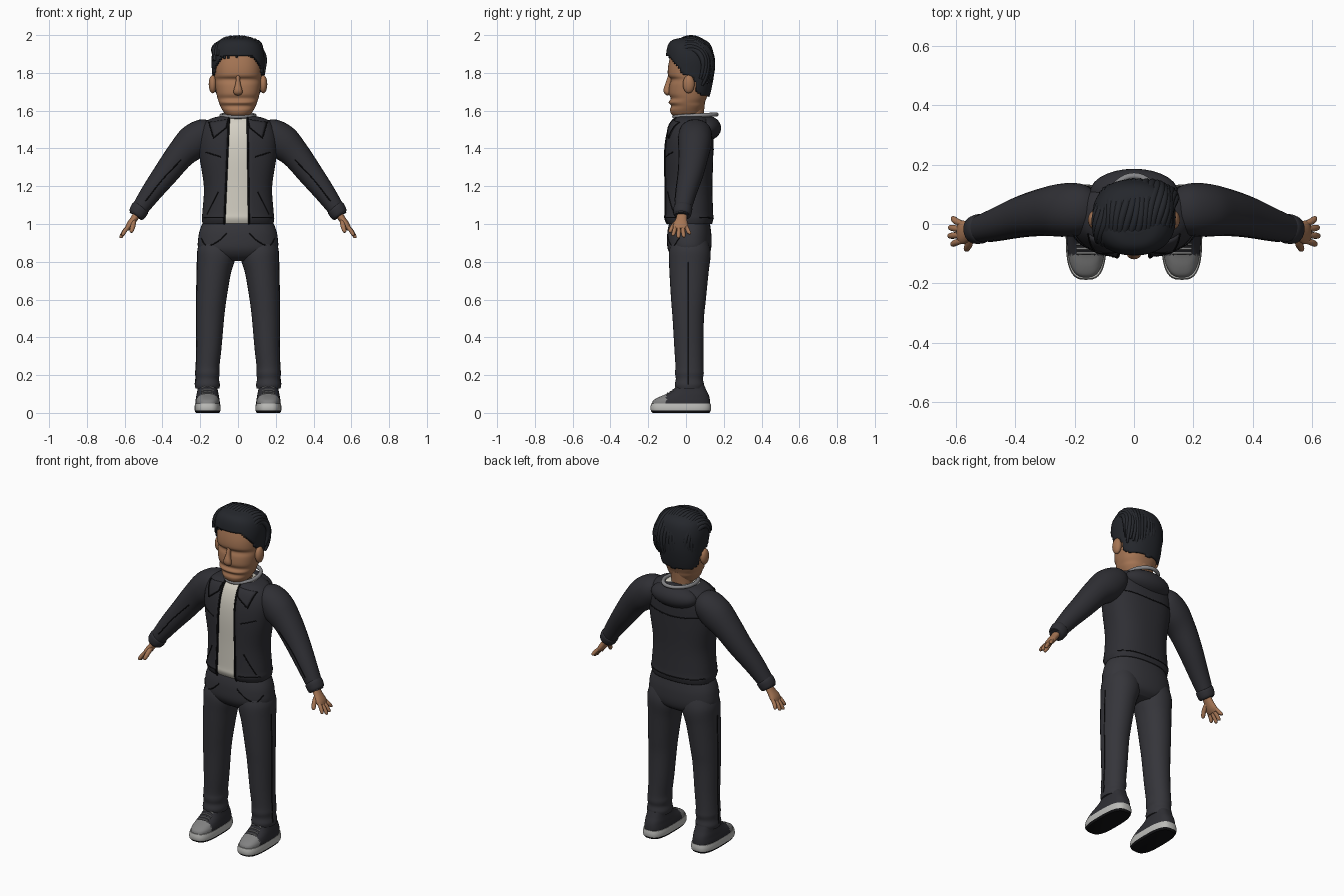
import bpy, bmesh, math, random
from mathutils import Vector
from mathutils.bvhtree import BVHTree

if "Cube" in bpy.data.objects:
    bpy.data.objects.remove(bpy.data.objects["Cube"])
random.seed(4)


def material(name, r, g, b):
    m = bpy.data.materials.new(name)
    m.use_nodes = True
    m.diffuse_color = (r, g, b, 1)
    m.node_tree.nodes["Principled BSDF"].inputs["Base Color"].default_value = (r, g, b, 1)
    return m


JACKET = material("jacket charcoal", .028, .028, .034)
TROUSER = material("trouser charcoal", .036, .036, .043)
HAIR = material("hair black", .018, .020, .025)
SKIN = material("skin brown", .38, .18, .09)
SHIRT = material("shirt cream", .66, .63, .55)
TOE = material("toe grey", .22, .22, .22)
SOLE = material("sole light grey", .50, .50, .48)
SEAM = material("seam black", .006, .006, .007)
RING = material("neck ring grey", .24, .24, .25)


def finish(bm, name, *mats, mirror=False, angle=50):
    bmesh.ops.recalc_face_normals(bm, faces=bm.faces)
    me = bpy.data.meshes.new(name)
    bm.to_mesh(me)
    bm.free()
    ob = bpy.data.objects.new(name, me)
    bpy.context.scene.collection.objects.link(ob)
    for m in mats:
        me.materials.append(m)
    me.shade_smooth()
    me.set_sharp_from_angle(angle=math.radians(angle))
    if mirror:
        ob.modifiers.new("mirror", "MIRROR")
    return ob


def dense(rows, k=5):
    """Smoothly resample a list of number rows."""
    out = []
    for i in range(len(rows) - 1):
        a, b, c, d = (rows[max(0, min(len(rows) - 1, i + j))] for j in (-1, 0, 1, 2))
        for s in range(k):
            t = s / k
            out.append([q + .5 * t * (r - p + t * (2 * p - 5 * q + 4 * r - w + t * (3 * (q - r) + w - p)))
                        for p, q, r, w in zip(a, b, c, d)])
    return out + [list(rows[-1])]


def squircle(t, e):
    f = lambda v: math.copysign(abs(v) ** (2 / e), v)
    return f(math.cos(t)), f(math.sin(t))


def skin_rings(rings, closed=True):
    bm = bmesh.new()
    vs = [[bm.verts.new(p) for p in r] for r in rings]
    n = len(vs[0])
    for a, b in zip(vs, vs[1:]):
        for i in range(n if closed else n - 1):
            j = (i + 1) % n
            bm.faces.new((a[i], a[j], b[j], b[i]))
    if closed:
        bm.faces.new(vs[0])
        bm.faces.new(vs[-1])
    return bm


def stack(rows, cx=0, e=2.3, n=40, k=5):
    """Level rings from rows of height, half width, front and back."""
    rings = []
    for z, rx, yf, yb in dense(rows, k):
        ring = []
        for i in range(n):
            x, y = squircle(math.tau * i / n, e)
            ring.append((cx + rx * x, (yf + yb) / 2 + y * (yb - yf) / 2, z))
        rings.append(ring)
    return skin_rings(rings)


def limb(rows, n=24, k=5, e=2.1):
    """Tilted rings along a path of x, y, z, thickness, depth."""
    rows = dense(rows, k)
    rings = []
    for i, (x, y, z, ra, rb) in enumerate(rows):
        tan = Vector(rows[min(i + 1, len(rows) - 1)][:3]) - Vector(rows[max(i - 1, 0)][:3])
        u = Vector((0, 1, 0)).cross(tan).normalized()
        v = tan.cross(u).normalized()
        ring = [squircle(math.tau * j / n, e) for j in range(n)]
        rings.append([Vector((x, y, z)) + u * ra * p + v * rb * q for p, q in ring])
    return skin_rings(rings)


def ball(name, mat, loc, size, mirror=False):
    bm = bmesh.new()
    bmesh.ops.create_uvsphere(bm, u_segments=28, v_segments=18, radius=1)
    for v in bm.verts:
        v.co = Vector(loc) + Vector(a * b for a, b in zip(v.co, size))
    return finish(bm, name, mat, mirror=mirror)


def cord(name, mat, pts, radius, radii=None, cyclic=False):
    cu = bpy.data.curves.new(name, "CURVE")
    cu.dimensions, cu.bevel_depth, cu.bevel_resolution = "3D", radius, 2
    cu.use_fill_caps = True
    sp = cu.splines.new("POLY")
    sp.points.add(len(pts) - 1)
    sp.use_cyclic_u = cyclic
    sp.use_smooth = True
    for i, p in enumerate(pts):
        sp.points[i].co = (*p, 1)
        sp.points[i].radius = radii[i] if radii else 1
    cu.materials.append(mat)
    ob = bpy.data.objects.new(name, cu)
    bpy.context.scene.collection.objects.link(ob)
    return ob


def project(ob, pts, start, way):
    """Drop points onto a surface along a direction."""
    tree = BVHTree.FromPolygons([v.co for v in ob.data.vertices], [p.vertices[:] for p in ob.data.polygons])
    out = []
    for p in pts:
        o = Vector(p) + Vector(start)
        hit = tree.ray_cast(o, Vector(way))[0]
        out.append(hit if hit else tree.find_nearest(Vector(p))[0])
    return out


def seam(name, ob, pts, start, sides=(1, -1)):
    way = -Vector(start)
    hits = project(ob, dense(pts, 8), start, way)
    for s in sides:
        cord(name, SEAM, [(p.x * s, p.y, p.z) for p in hits], .003)


FRONT, BACK, SIDE = (0, -1, 0), (0, 1, 0), (1, 0, 0)

# Jacket: open rings around a cream shirt
body = [(1.0, .187, -.100, .138), (1.03, .192, -.113, .145), (1.07, .188, -.112, .143),
        (1.2, .181, -.112, .140), (1.35, .203, -.114, .144), (1.45, .208, -.106, .145),
        (1.52, .188, -.086, .140), (1.555, .150, -.062, .125), (1.57, .100, -.045, .110)]
rings, edges = [], ([], [])
for z, rx, yf, yb in dense(body, 6):
    h = (z - 1) / .57
    c = lambda x: math.acos((x / rx) ** 1.2)
    t0, t1 = -c(.058 - .008 * h), math.pi + c(.072 - .025 * h)
    ring = []
    for i in range(49):
        x, y = squircle(t0 + (t1 - t0) * i / 48, 2.4)
        ring.append((rx * x, (yf + yb) / 2 + y * (yb - yf) / 2, z))
    rings.append(ring)
    edges[0].append(ring[0])
    edges[1].append(ring[-1])
jacket = finish(skin_rings(rings, False), "jacket", JACKET)
shell = jacket.modifiers.new("thickness", "SOLIDIFY")
shell.thickness, shell.offset = .01, -1
for edge in edges:
    cord("zip_edge", SEAM, edge, .005)
finish(stack([(z, rx - .014, yf + .012, yb - .014) for z, rx, yf, yb in body], e=2.4), "shirt", SHIRT)

# Collar flaps, hood and neck ring
for s in (1, -1):
    a, b, c, d = (Vector((s * x, 0, z)) for x, z in ((.052, 1.555), (.155, 1.54), (.13, 1.455), (.062, 1.51)))
    grid = [[a.lerp(b, u / 6).lerp(d.lerp(c, u / 6), v / 6) for u in range(7)] for v in range(7)]
    flat = [[p + Vector((0, -.008, 0)) for p in project(jacket, r, FRONT, BACK)] for r in grid]
    flap = finish(skin_rings(flat, False), "collar_flap", JACKET)
    flap.modifiers.new("thickness", "SOLIDIFY").thickness = .008
    rim = [r[0] for r in flat] + flat[-1] + [r[-1] for r in flat[::-1]]
    cord("collar_edge", SEAM, rim, .003)
ball("hood", JACKET, (0, .108, 1.508), (.148, .078, .066))
turn = [math.tau * i / 40 for i in range(40)]
cord("neck_ring", RING, [(.088 * math.cos(t), .05 + .112 * math.sin(t), 1.574 + .006 * math.sin(t))
                         for t in turn], .011, cyclic=True)
seam("back_yoke_seam", jacket, [(-.17, 0, 1.41), (0, 0, 1.395), (.17, 0, 1.41)], BACK, (1,))
seam("hem_seam", jacket, [(-.18, 0, 1.035), (0, 0, 1.03), (.18, 0, 1.035)], BACK, (1,))
seam("chest_pocket_seam", jacket, [(.09, 0, 1.355), (.17, 0, 1.38)], FRONT)
seam("side_pocket_seam", jacket, [(.105, 0, 1.17), (.165, 0, 1.05)], FRONT)
seam("front_hem_seam", jacket, [(.075, 0, 1.035), (.18, 0, 1.035)], FRONT)

# Sleeves and cuffs
sleeve = finish(limb([(.12, .05, 1.505, .03, .045), (.17, .05, 1.487, .075, .083), (.235, .047, 1.435, .092, .09),
                      (.305, .04, 1.367, .077, .08), (.38, .025, 1.27, .067, .068), (.46, 0, 1.165, .055, .055),
                      (.525, -.018, 1.072, .043, .044), (.54, -.021, 1.045, .037, .04)]),
                "sleeves", JACKET, mirror=True)
finish(limb([(.512, -.015, 1.09, .042, .044), (.518, -.016, 1.082, .049, .05),
             (.535, -.02, 1.052, .046, .047), (.541, -.021, 1.043, .036, .038)], k=3), "cuffs", JACKET, mirror=True)
seam("sleeve_seam", sleeve, [(.30, 0, 1.34), (.4, 0, 1.235), (.49, 0, 1.12)], FRONT)

# Hands
finish(limb([(.53, -.02, 1.06, .02, .026), (.552, -.024, 1.025, .019, .03),
             (.575, -.028, .992, .018, .04), (.588, -.028, .972, .012, .036)]), "palms", SKIN, mirror=True)
for name, y0, y1, x1, z1 in (("index_fingers", -.056, -.068, .612, .937), ("middle_fingers", -.037, -.040, .622, .925),
                             ("ring_fingers", -.018, -.012, .620, .929), ("little_fingers", 0, .018, .611, .945)):
    finish(limb([(.577, y0, .99, .009, .009), ((.577 + x1) / 2 + .004, (y0 + y1) / 2, (.99 + z1) / 2, .011, .011),
                 (x1 - .002, y1, z1 + .006, .009, .009), (x1, y1, z1, .003, .003)], n=12),
           name, SKIN, mirror=True)
finish(limb([(.55, -.035, 1.02, .012, .014), (.556, -.066, .99, .013, .013),
             (.564, -.084, .962, .010, .010), (.566, -.088, .955, .003, .003)], n=12), "thumbs", SKIN, mirror=True)

# Trousers
hips = finish(stack([(.805, .10, -.04, .09), (.83, .17, -.075, .12), (.87, .21, -.097, .133), (.93, .21, -.1, .135),
                     (.98, .198, -.095, .13), (1.04, .17, -.08, .12)]), "trouser_hips", TROUSER)
legs = finish(limb([(.11, .02, .93, .085, .09), (.113, .02, .85, .103, .11), (.127, .016, .75, .09, .104),
                    (.141, .013, .6, .079, .092), (.147, .012, .5, .073, .083), (.153, .015, .35, .066, .077),
                    (.160, .018, .25, .062, .074), (.161, .018, .21, .064, .076), (.162, .018, .18, .061, .072),
                    (.162, .018, .15, .066, .077), (.162, .018, .128, .063, .073)], n=32),
              "trouser_legs", TROUSER, mirror=True)
seam("trouser_side_seam", legs, [(0, .01, z / 10) for z in (1.5, 3.5, 5, 6.5, 8)], SIDE)
seam("trouser_pocket_seam", hips, [(.195, 0, .925), (.165, 0, .885), (.11, 0, .905), (.06, 0, .95)], FRONT)

# Shoes
sole = stack([(0, .062, -.176, .124), (.012, .068, -.186, .131), (.03, .069, -.188, .133), (.05, .066, -.184, .13)],
             cx=.161, e=3, k=4)
for f in sole.faces:
    f.material_index = 1 if f.calc_center_median().z < .012 else 0
finish(sole, "shoe_soles", SOLE, SEAM, mirror=True)
upper = stack([(.045, .065, -.181, .128), (.065, .064, -.174, .127), (.083, .061, -.145, .124), (.10, .058, -.105, .118),
               (.12, .054, -.072, .108), (.15, .05, -.045, .095)], cx=.161, e=2.7, n=56)
for f in upper.faces:
    f.material_index = 1 if f.calc_center_median().y < -.105 else 0
shoe = finish(upper, "shoe_uppers", JACKET, TOE, mirror=True)
for i in range(4):
    y = -.098 + .015 * i
    row = [(.161 + x, y, 0) for x in (-.032, -.016, 0, .016, .032)]
    hits = project(shoe, row, (0, 0, 1), (0, 0, -1))
    for s in (1, -1):
        cord("shoe_lace", TOE, [(p.x * s, p.y, p.z) for p in hits], .004)

# Neck, head, nose and ears
finish(stack([(1.5, .07, -.03, .1), (1.55, .062, -.025, .092), (1.64, .062, -.02, .1)], e=2), "neck", SKIN)
finish(stack([(1.563, .04, -.045, .06), (1.578, .065, -.074, .075), (1.602, .082, -.085, .085), (1.625, .094, -.079, .095),
              (1.643, .101, -.092, .10), (1.664, .108, -.081, .108), (1.69, .114, -.091, .118), (1.735, .121, -.088, .13),
              (1.765, .123, -.079, .135), (1.79, .124, -.096, .135), (1.85, .124, -.092, .135),
              (1.92, .11, -.07, .12), (1.96, .07, -.03, .08)], n=48), "head", SKIN)
finish(limb([(0, -.083, 1.785, .010, .012), (0, -.092, 1.745, .013, .016), (0, -.100, 1.708, .023, .019),
             (0, -.096, 1.692, .022, .014), (0, -.09, 1.684, .01, .006)]), "nose", SKIN)
ball("ears", SKIN, (.134, .014, 1.74), (.021, .031, .048), mirror=True)


# Hair cap trimmed along a hairline, with swept locks on top
def hairline(y):
    line = [(-.2, 1.885), (-.085, 1.885), (-.05, 1.84), (-.02, 1.8), (.01, 1.78), (.045, 1.77), (.06, 1.69), (.2, 1.66)]
    for (a, p), (b, q) in zip(line, line[1:]):
        if y <= b:
            return p + (q - p) * (y - a) / (b - a)


cap = stack([(1.66, .112, -.06, .12), (1.72, .128, -.08, .136), (1.80, .137, -.1, .149), (1.88, .140, -.106, .149),
             (1.94, .124, -.098, .135), (1.972, .09, -.075, .105), (1.985, .05, -.03, .06)], n=64, k=7)
trim = [f for f in cap.faces if f.calc_center_median().z < hairline(f.calc_center_median().y)]
bmesh.ops.delete(cap, geom=trim, context="FACES")
cap = finish(cap, "hair_cap", HAIR)
shell = cap.modifiers.new("thickness", "SOLIDIFY")
shell.thickness, shell.offset = .016, -1
for i in range(19):
    phi = math.radians(-74 + 148 * i / 18)
    k = math.cos(phi) ** .45
    first, last = 16 + random.uniform(-6, 10), 222 + random.uniform(-10, 8)
    pts, radii = [], []
    for j in range(25):
        t = math.radians(first + (last - first) * j / 24)
        up = math.sin(t)
        pts.append((.128 * math.sin(phi) - .022 * math.cos(t) * k + .005 * math.sin(3 * t + i),
                    .025 - .118 * k * math.cos(t),
                    1.845 + (.141 if up > 0 else .2) * k * up))
        radii.append(.25 + .75 * math.sin(math.pi * (j + .6) / 25.2) ** .6)
    cord("hair_lock", HAIR, pts, .015, radii)
